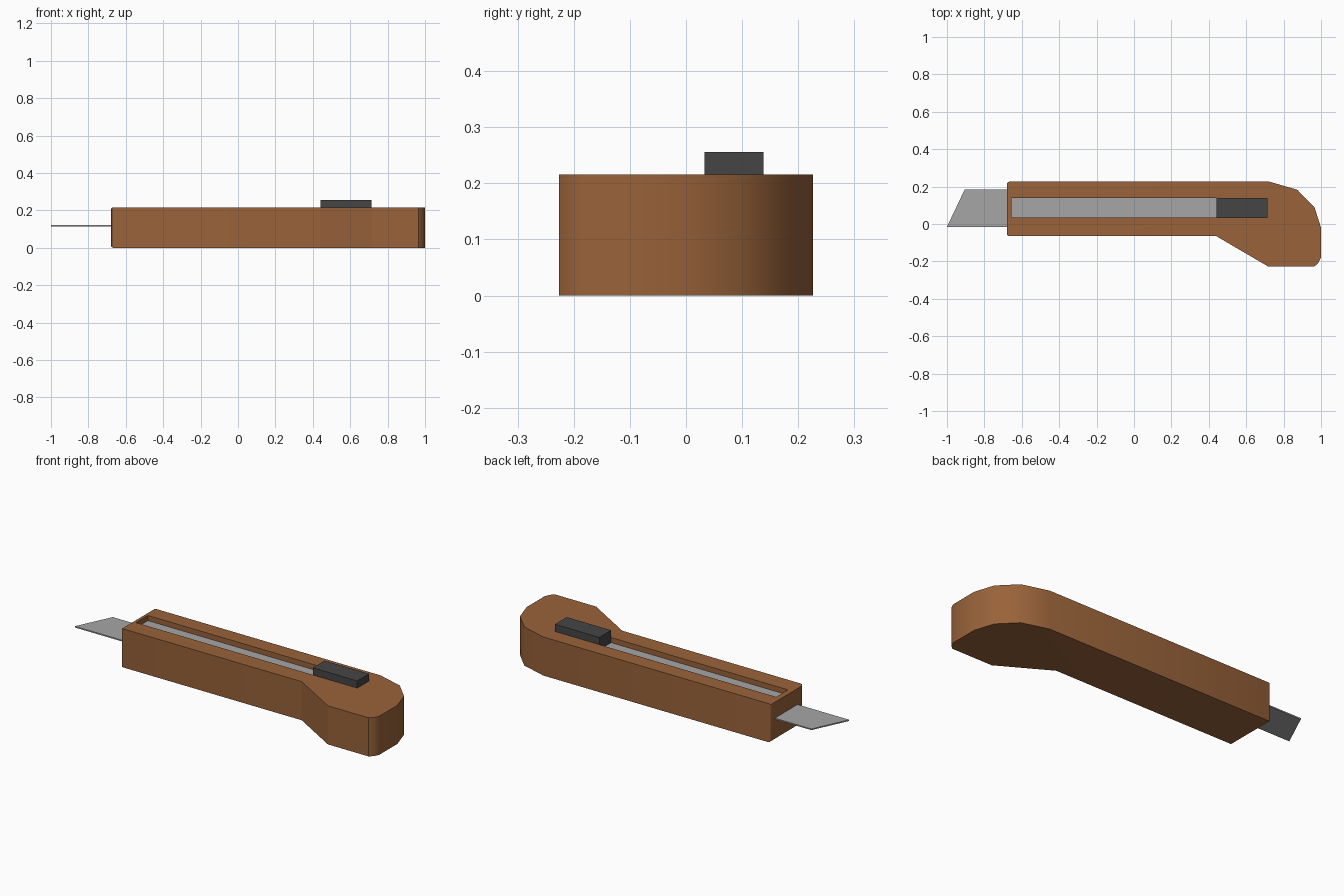
import bpy
import bmesh
from math import radians

default = bpy.data.objects.get("Cube")
if default:
    bpy.data.objects.remove(default, do_unlink=True)


def material(name, rgb):
    mat = bpy.data.materials.new(name)
    mat.use_nodes = True
    mat.diffuse_color = (*rgb, 1)
    mat.node_tree.nodes["Principled BSDF"].inputs["Base Color"].default_value = (*rgb, 1)
    return mat


brown = material("brown handle", (0.32, 0.125, 0.042))
steel = material("grey steel", (0.38, 0.38, 0.38))
dark = material("dark grey", (0.06, 0.06, 0.06))


def prism(name, outline, z0, z1, mat, nose_bevel=0):
    """Extrude a plan outline from z0 to z1, optionally rounding its -x end."""
    bm = bmesh.new()
    base = bm.faces.new([bm.verts.new((x, y, z0)) for x, y in outline])
    top = bmesh.ops.extrude_face_region(bm, geom=[base], use_keep_orig=True)["geom"]
    for v in top:
        if isinstance(v, bmesh.types.BMVert):
            v.co.z = z1
    bmesh.ops.recalc_face_normals(bm, faces=bm.faces)
    if nose_bevel:
        end = min(x for x, y in outline)
        edges = [e for e in bm.edges if all(abs(v.co.x - end) < 1e-4 for v in e.verts)]
        bmesh.ops.bevel(bm, geom=edges, offset=nose_bevel, segments=3,
                        profile=0.5, affect='EDGES')
    mesh = bpy.data.meshes.new(name)
    bm.to_mesh(mesh)
    bm.free()
    mesh.materials.append(mat)
    obj = bpy.data.objects.new(name, mesh)
    bpy.context.collection.objects.link(obj)
    return obj


def box(name, x0, x1, y0, y1, z0, z1, mat):
    return prism(name, [(x0, y0), (x1, y0), (x1, y1), (x0, y1)], z0, z1, mat)


# Handle with its angled grip and rounded heel
handle = prism("handle", [
    (-0.68, -0.065), (0.44, -0.065), (0.715, -0.226), (0.965, -0.226),
    (0.985, -0.21), (1.0, -0.18), (1.0, -0.02), (0.965, 0.09),
    (0.873, 0.183), (0.725, 0.226), (-0.68, 0.226)], 0, 0.216, brown, 0.013)

# Slot sunk into the top of the handle
cutter = box("slot_cutter", -0.655, 0.715, 0.034, 0.138, 0.175, 0.3, brown)
cutter.hide_render = True
cut = handle.modifiers.new("slot", 'BOOLEAN')
cut.operation = 'DIFFERENCE'
cut.solver = 'EXACT'
cut.object = cutter
bpy.context.view_layer.objects.active = handle
handle.select_set(True)
bpy.ops.object.modifier_apply(modifier=cut.name)
bpy.data.objects.remove(cutter, do_unlink=True)
bpy.ops.object.shade_smooth_by_angle(angle=radians(30))

# Steel rail in the slot, thumb slider and blade
box("slot_rail", -0.655, 0.715, 0.034, 0.138, 0.17, 0.187, steel)
box("thumb_slider", 0.44, 0.715, 0.033, 0.138, 0.18, 0.256, dark)
prism("blade", [(-1.0, -0.015), (-0.6, -0.015), (-0.6, 0.185), (-0.905, 0.185)],
      0.115, 0.122, steel)
